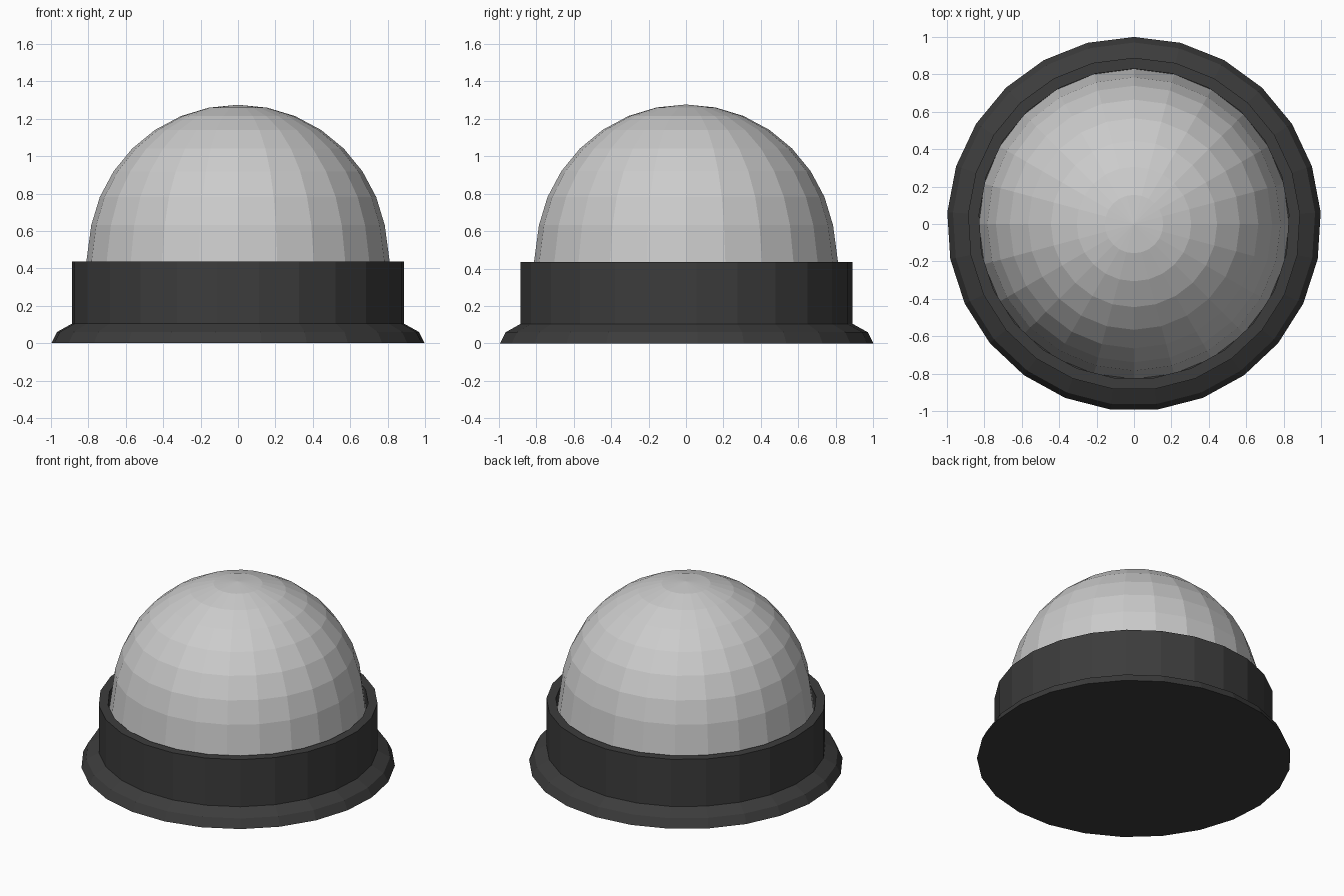
import bpy, bmesh
from math import sin, cos, pi, radians

if "Cube" in bpy.data.objects:
    bpy.data.objects.remove(bpy.data.objects["Cube"])


def revolve(name, profile, sides, material=None, cap_ends=False):
    """Revolve (radius, z) points about z, with a vertex facing +y."""
    bm = bmesh.new()
    rings = []
    for r, z in profile:
        if r == 0:
            rings.append([bm.verts.new((0, 0, z))] * sides)
        else:
            rings.append([bm.verts.new((r * cos(pi / 2 + 2 * pi * i / sides),
                                        r * sin(pi / 2 + 2 * pi * i / sides), z))
                          for i in range(sides)])
    for low, high in zip(rings, rings[1:]):
        for i in range(sides):
            j = (i + 1) % sides
            quad = [low[i], low[j], high[j], high[i]]
            bm.faces.new(list(dict.fromkeys(quad)))
    if cap_ends:
        bm.faces.new(rings[0])
        bm.faces.new(rings[-1])
    bmesh.ops.recalc_face_normals(bm, faces=bm.faces[:])
    mesh = bpy.data.meshes.new(name)
    bm.to_mesh(mesh)
    bm.free()
    obj = bpy.data.objects.new(name, mesh)
    bpy.context.collection.objects.link(obj)
    if material:
        mesh.materials.append(material)
    return obj


dark = bpy.data.materials.new("dark_plastic")
dark.diffuse_color = (0.045, 0.045, 0.045, 1)
dark.use_nodes = True
dark.node_tree.nodes["Principled BSDF"].inputs["Base Color"].default_value = dark.diffuse_color

# Base: flared foot, upright collar and recessed seat
revolve("base", [(1.0, 0), (0.97, 0.06), (0.889, 0.105), (0.889, 0.436),
                 (0.83, 0.436), (0.83, 0.30)], 25, dark, cap_ends=True)

# Dome: faceted hemisphere whose lowest band widens into the collar
R, CENTRE = 0.80, 0.475
profile = [(0.829, 0.302)]
for k in range(7, 0, -1):
    a = radians(11.25 * k)
    profile.append((R * sin(a), CENTRE + R * cos(a)))
profile.append((0, CENTRE + R))
revolve("dome", profile, 24)
